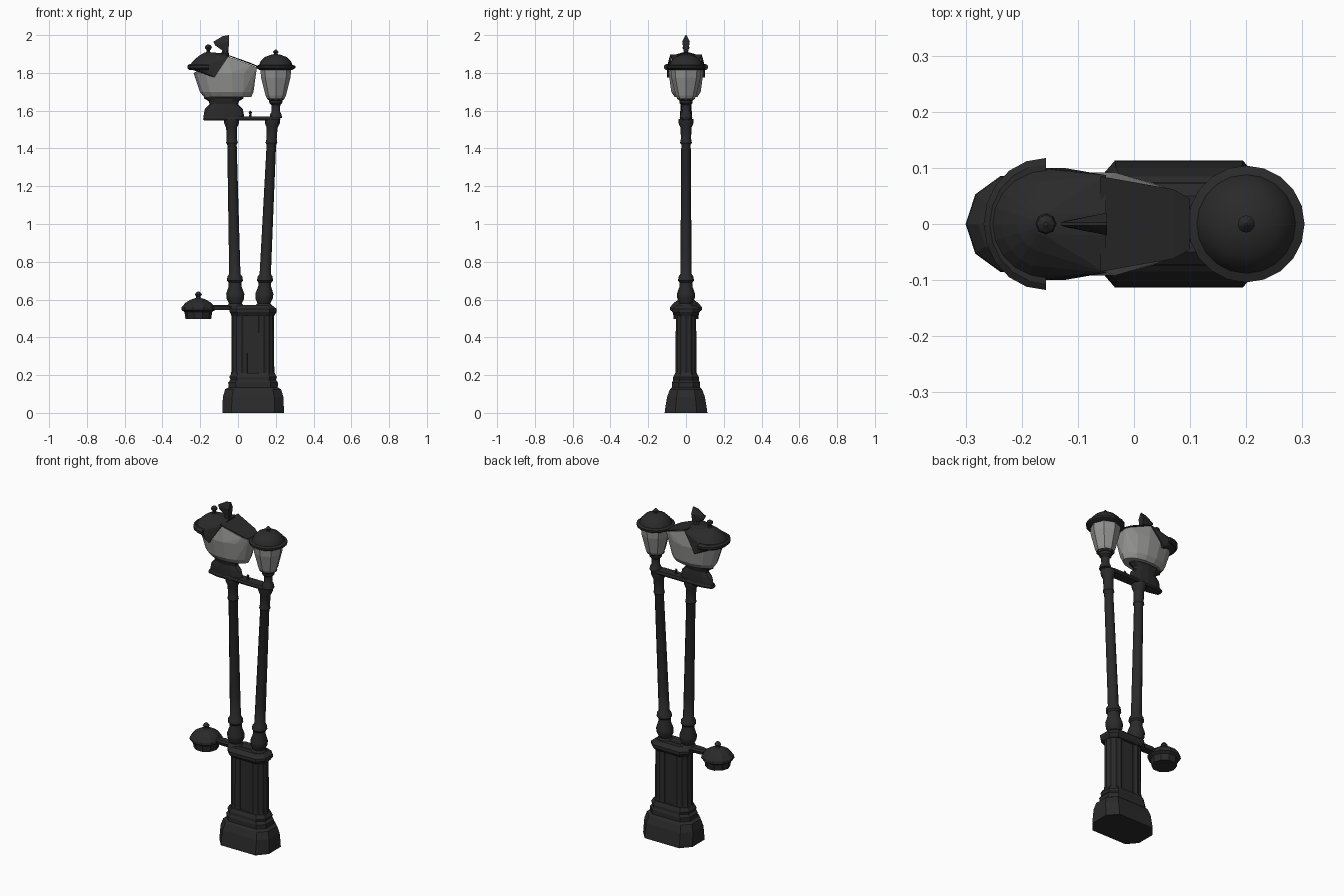
import bpy, bmesh
from math import sin, cos, pi, radians

if "Cube" in bpy.data.objects:
    bpy.data.objects.remove(bpy.data.objects["Cube"])


def material(name, colour):
    m = bpy.data.materials.new(name)
    m.use_nodes = True
    m.diffuse_color = colour
    bsdf = m.node_tree.nodes["Principled BSDF"]
    bsdf.inputs["Base Color"].default_value = colour
    bsdf.inputs["Roughness"].default_value = 0.7
    return m


IRON = material("dark iron", (0.023, 0.023, 0.024, 1))
GLASS = material("frosted glass", (0.29, 0.29, 0.285, 1))


def finish(name, bm, mat, smooth=None):
    bmesh.ops.recalc_face_normals(bm, faces=bm.faces)
    mesh = bpy.data.meshes.new(name)
    bm.to_mesh(mesh)
    bm.free()
    mesh.materials.append(mat)
    obj = bpy.data.objects.new(name, mesh)
    bpy.context.collection.objects.link(obj)
    if smooth:
        bpy.ops.object.select_all(action='DESELECT')
        obj.select_set(True)
        bpy.context.view_layer.objects.active = obj
        bpy.ops.object.shade_smooth_by_angle(angle=radians(smooth))
    return obj


def circle(n, groove=1.0):
    """Unit section; groove < 1 pulls every other point inward."""
    return [(cos(2 * pi * i / n) * (groove if i % 2 else 1),
             sin(2 * pi * i / n) * (groove if i % 2 else 1)) for i in range(n)]


def loft(name, rings, section, mat=IRON, smooth=None):
    """Skin a section through rings of (centre x, z, x radius[, y radius])."""
    bm = bmesh.new()
    loops = [[bm.verts.new((r[0] + u * r[2], v * r[-1], r[1])) for u, v in section]
             for r in rings]
    n = len(section)
    for a, b in zip(loops, loops[1:]):
        for i in range(n):
            j = (i + 1) % n
            bm.faces.new((a[i], a[j], b[j], b[i]))
    bm.faces.new(loops[0])
    bm.faces.new(loops[-1])
    return finish(name, bm, mat, smooth)


def lathe(name, x, profile, n=12, mat=IRON, smooth=None):
    return loft(name, [(x, z, r) for r, z in profile], circle(n), mat, smooth)


def hull(name, points, mat):
    bm = bmesh.new()
    verts = [bm.verts.new(p) for p in points]
    res = bmesh.ops.convex_hull(bm, input=verts)
    loose = [v for v in bm.verts if not v.link_faces]
    bmesh.ops.delete(bm, geom=loose, context='VERTS')
    return finish(name, bm, mat)


def ring(x, z, rx, ry, n=14):
    return [(x + u * rx, v * ry, z) for u, v in circle(n)]


def mirrored(*points):
    return [(x, s * y, z) for x, y, z in points for s in (1, -1)]


# Pedestal: stepped long octagon foot
octagon = [(.7, 1), (-.7, 1), (-1, .5), (-1, -.5), (-.7, -1), (.7, -1), (1, -.5), (1, .5)]
loft("pedestal_foot", [(.08, 0, .163, .113), (.08, .02, .163, .111), (.08, .085, .16, .1),
                       (.08, .125, .148, .085), (.08, .135, .13, .074), (.08, .16, .132, .074),
                       (.08, .175, .12, .068), (.08, .19, .126, .068), (.08, .21, .115, .058)],
     octagon)
loft("pedestal_core", [(.08, .2, .09, .045), (.08, .54, .09, .045)], octagon)

# Twin fluted columns and their cap mouldings
for side, x in (("right", .02), ("left", .137)):
    loft(side + "_fluted_column", [(x, .19, .06), (x, .22, .055), (x, .51, .054), (x, .53, .06)],
         circle(24, .92))
loft("pedestal_cap", [(.08, .515, .112, .06), (.08, .535, .125, .073), (.08, .55, .125, .073),
                      (.08, .57, .1, .05)], octagon)

# Leaning posts with bulbous collars and capitals
post_profile = [(.05, .56), (.034, .58), (.046, .605), (.048, .63), (.034, .67), (.034, .69),
                (.042, .7), (.04, .72), (.03, .735), (.029, .85), (.025, 1.42), (.031, 1.43),
                (.027, 1.45), (.029, 1.51), (.04, 1.535), (.04, 1.555)]
for side, low, high in (("right", -.013, -.035), ("left", .136, .183)):
    loft(side + "_post", [(low + (high - low) * (z - .56), z, r, min(r, .048))
                          for r, z in post_profile], circle(12), IRON, 35)

# Side arm with small drooping lamp
loft("side_arm", [(.0, .545, .15, .022), (.0, .565, .15, .03), (.0, .572, .14, .02)], octagon)
lathe("side_lamp", -.21, [(.068, .497), (.072, .525), (.074, .535), (.09, .545), (.088, .56),
                          (.068, .583), (.04, .6), (.014, .608), (.011, .617), (.019, .626),
                          (.012, .636), (.003, .643)], 10)

# Cross bar between the post tops
loft("cross_bar", [(.02, 1.548, .2, .028), (.02, 1.556, .205, .032),
                   (.02, 1.57, .2, .028)], octagon)
lathe("cross_bar_knob", .065, [(.008, 1.565), (.005, 1.58), (.009, 1.59), (.002, 1.6)], 6)

# Small upright lantern
LX = .2
lathe("lantern_neck", LX, [(.034, 1.56), (.03, 1.58), (.022, 1.595), (.024, 1.63), (.034, 1.64),
                           (.036, 1.655), (.05, 1.665)], 12, IRON, 35)
lathe("lantern_glass", LX, [(.044, 1.66), (.054, 1.68), (.078, 1.775), (.082, 1.825)], 8, GLASS)
lathe("lantern_roof", LX, [(.085, 1.815), (.103, 1.825), (.104, 1.837), (.088, 1.843), (.08, 1.862),
                           (.058, 1.884), (.025, 1.896), (.011, 1.898), (.009, 1.904),
                           (.015, 1.91), (.009, 1.918), (.002, 1.925)], 20, IRON, 35)

# Stretched lantern: flattened foot
loft("large_lantern_foot", [(-.075, 1.565, .108, .03), (-.075, 1.585, .105, .031),
                            (-.075, 1.61, .1, .03), (-.075, 1.635, .075, .028),
                            (-.075, 1.65, .08, .033), (-.075, 1.665, .105, .036),
                            (-.075, 1.68, .105, .05)], circle(12))

# Stretched lantern: skewed glass bowl rising to a sloped top
hull("large_lantern_glass",
     ring(-.055, 1.672, .125, .062) + ring(-.06, 1.7, .142, .08)
     + ring(-.07, 1.8, .165, .094)
     + mirrored((.1, .045, 1.83), (.07, .06, 1.842), (-.05, .08, 1.886)), GLASS)
hull("large_lantern_top_plate",
     mirrored((.1, .045, 1.833), (.07, .062, 1.847), (-.06, .085, 1.893),
              (.1, .045, 1.838), (.07, .062, 1.852), (-.06, .085, 1.898)), IRON)

# Stretched lantern: lopsided roof with drooping side flaps
RX = -.157
dome = [p for z, r in ((1.822, .1), (1.842, .098), (1.866, .078), (1.89, .05), (1.908, .02))
        for p in ring(RX, z, r, r, 20) if p[0] < RX + .03]
hull("large_lantern_roof", dome + mirrored((-.125, .1, 1.775), (-.05, .087, 1.887),
                                           (-.05, .02, 1.902)), IRON)
brim = [p for z, r in ((1.815, .1), (1.825, .111), (1.838, .111), (1.846, .1))
        for p in ring(RX, z, r, r * 1.06, 20) if p[0] < RX + .01]
hull("large_lantern_brim", brim, IRON)
lathe("roof_finial", -.157, [(.024, 1.895), (.01, 1.912), (.01, 1.922), (.019, 1.932),
                             (.016, 1.942), (.004, 1.951)], 8)

# Wedge shaped second finial
hull("wedge_finial", mirrored((-.13, .003, 1.965), (-.12, .006, 1.945), (-.048, .02, 1.965),
                              (-.05, .012, 1.915), (-.085, .006, 1.92),
                              (-.048, .003, 2.0), (-.08, .003, 1.995)), IRON)
loft("wedge_finial_stem", [(-.075, 1.87, .03, .018), (-.065, 1.925, .014, .01)], circle(6))
